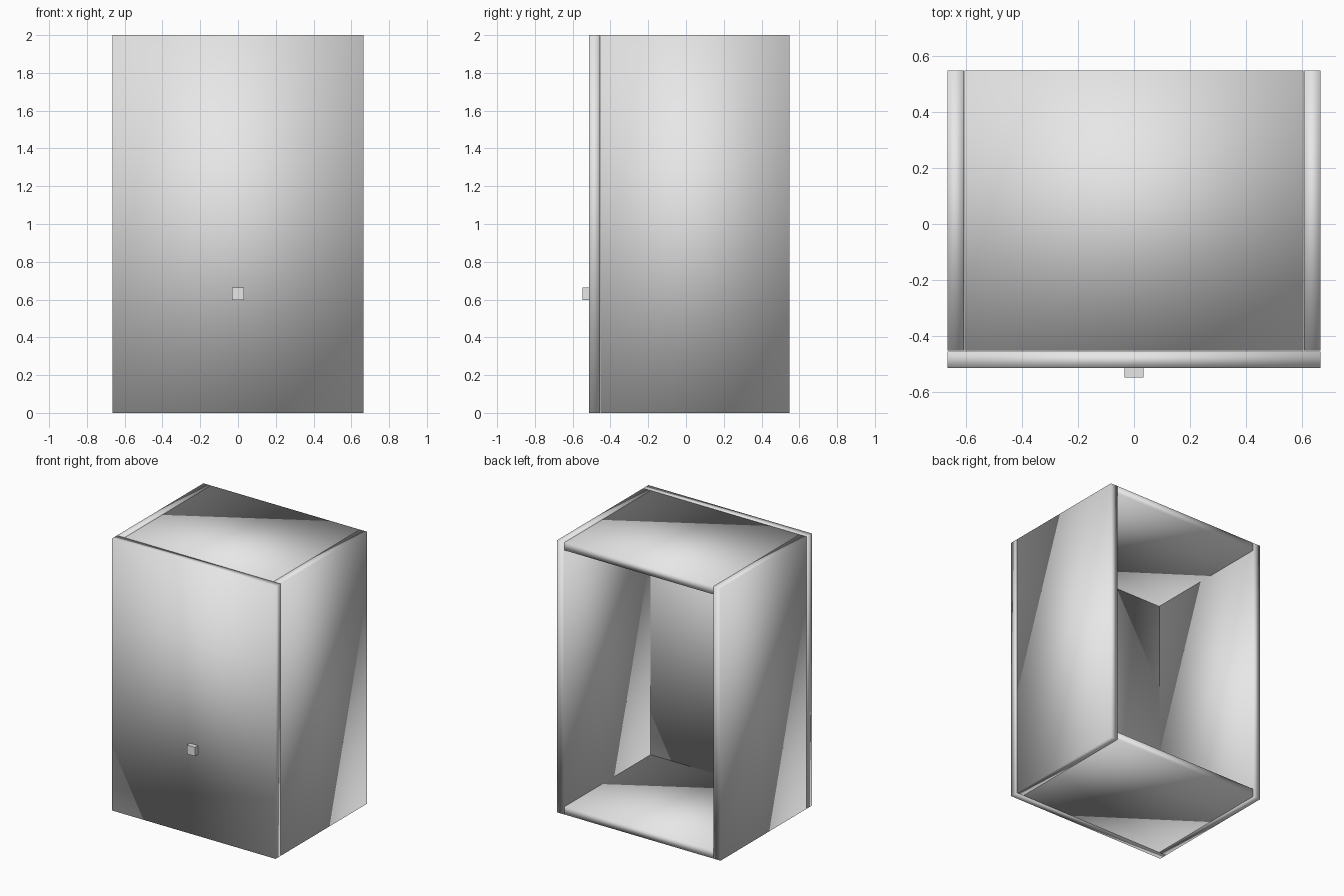
import bpy
from mathutils import Vector

cube = bpy.data.objects.get("Cube")
if cube:
    bpy.data.objects.remove(cube, do_unlink=True)

# Overall sizes
HALF_W, HEIGHT, THICK = 0.665, 2.0, 0.058
BACK, BODY_FRONT = 0.548, -0.452
GAP = 0.003
INNER = HALF_W - THICK

# Single plain finish
grey = bpy.data.materials.new("light grey")
grey.use_nodes = True
colour = (0.8, 0.8, 0.8, 1)
grey.diffuse_color = colour
grey.node_tree.nodes["Principled BSDF"].inputs["Base Color"].default_value = colour


def panel(name, low, high, smooth=True):
    """Box between two opposite corners."""
    low, high = Vector(low), Vector(high)
    bpy.ops.mesh.primitive_cube_add(size=1)
    obj = bpy.context.object
    obj.name = name
    for v in obj.data.vertices:
        v.co = (low + high) / 2 + v.co * (high - low)
    obj.data.materials.append(grey)
    if smooth:
        # soft normals across the whole board
        bpy.ops.object.shade_smooth()
    return obj


# Side boards
for name, x in (("left_side", INNER), ("right_side", -HALF_W)):
    panel(name, (x, BODY_FRONT, 0), (x + THICK, BACK, HEIGHT))

# Top and bottom boards between the sides
for name, z in (("bottom_board", 0), ("top_board", HEIGHT - THICK)):
    panel(name, (-INNER + GAP, BODY_FRONT, z), (INNER - GAP, BACK, z + THICK))

# Door across the front, with a small gap to the body
door_back = BODY_FRONT - GAP
door_front = door_back - THICK
panel("door", (-HALF_W, door_front, 0), (HALF_W, door_back, HEIGHT))

# Square knob
panel("door_knob", (-0.033, door_front - 0.034, 0.598),
      (0.033, door_front, 0.664), smooth=False)
